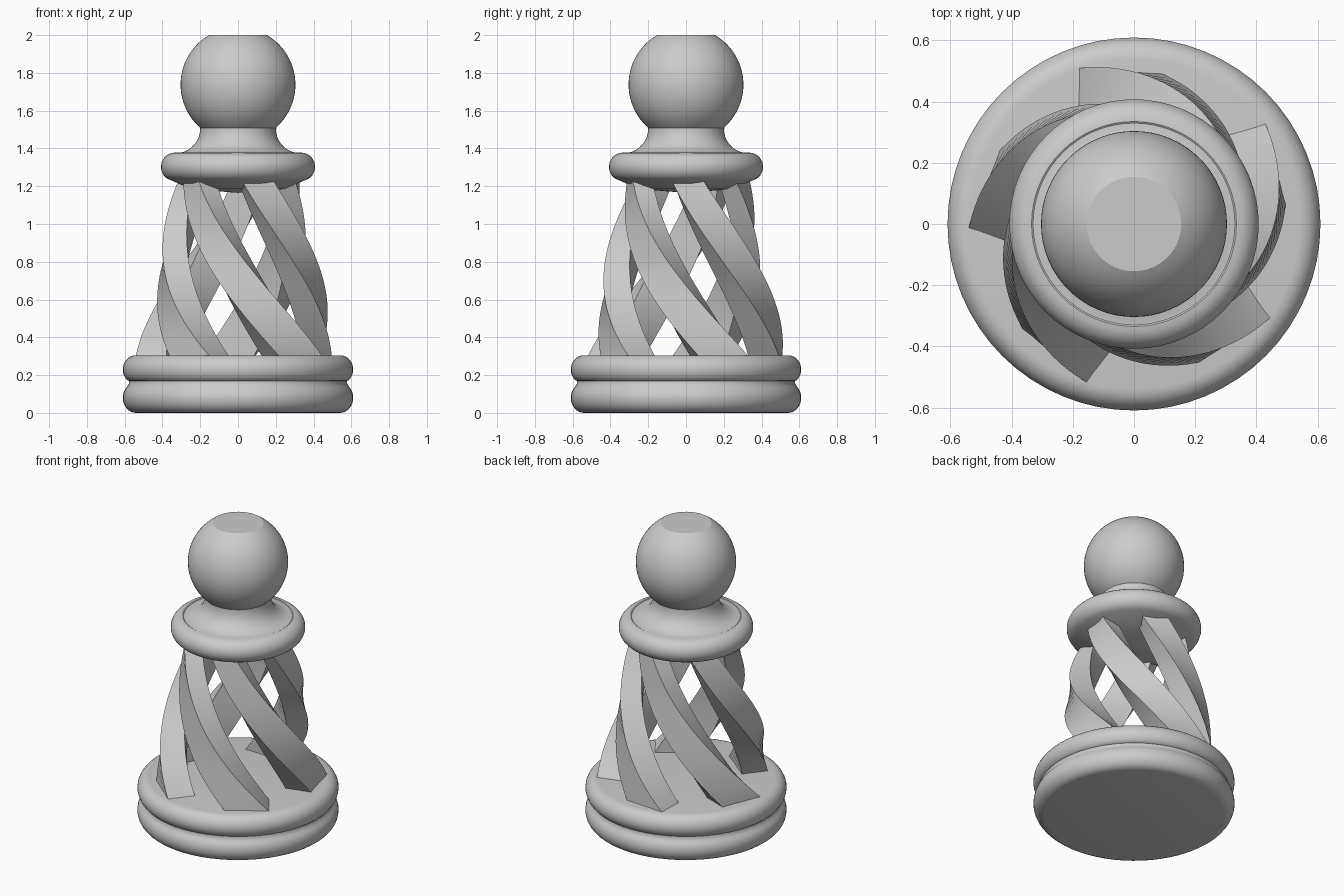
import bpy, bmesh
from math import sin, cos, pi, radians

if "Cube" in bpy.data.objects:
    bpy.data.objects.remove(bpy.data.objects["Cube"])


def finish(name, bm, angle):
    bmesh.ops.remove_doubles(bm, verts=bm.verts, dist=1e-5)
    bmesh.ops.recalc_face_normals(bm, faces=bm.faces)
    me = bpy.data.meshes.new(name)
    bm.to_mesh(me)
    bm.free()
    ob = bpy.data.objects.new(name, me)
    bpy.context.collection.objects.link(ob)
    bpy.ops.object.select_all(action='DESELECT')
    ob.select_set(True)
    bpy.context.view_layer.objects.active = ob
    bpy.ops.object.shade_smooth_by_angle(angle=radians(angle))
    return ob


def lathe(name, profile, steps=64):
    bm = bmesh.new()
    vs = [bm.verts.new((r, 0, z)) for r, z in profile]
    es = [bm.edges.new(p) for p in zip(vs, vs[1:])]
    bmesh.ops.spin(bm, geom=vs + es, cent=(0, 0, 0), axis=(0, 0, 1),
                   angle=2 * pi, steps=steps, use_merge=True)
    return finish(name, bm, 32)


def arc(cr, cz, rr, rz, a0, a1, n):
    return [(cr + rr * cos(radians(a0 + (a1 - a0) * i / n)),
             cz + rz * sin(radians(a0 + (a1 - a0) * i / n))) for i in range(n + 1)]


# Base: two stacked rounded discs with a groove
lathe("base", [(0, 0)] + arc(.54, .08, .07, .08, -90, 50, 10)
      + [(.578, .155), (.578, .17)] + arc(.54, .23, .07, .075, -50, 90, 10)
      + [(0, .305)])

# Collar with conical underside, flared neck
lathe("collar_and_neck", [(0, 1.165), (.25, 1.185)]
      + arc(.335, 1.303, .073, .075, -80, 90, 12)
      + arc(.33, 1.505, .13, .13, 270, 180, 10)
      + [(.2, 1.52), (0, 1.52)])

# Ball head with flattened top
lathe("head", [(0, 1.5)] + arc(0, 1.738, .304, .304, -50, 59.5, 24) + [(0, 2)])

# Five strands: a rectangular foot twisted and tapered upwards
FOOT = [(.54, 0), (.50, -30), (.34, -34), (.385, 9)]  # radius, angle
TWIST, TAPER, LOW, HIGH = -92, .63, .305, 1.215


def strand(name, start, n=28):
    bm = bmesh.new()
    rings = []
    for i in range(n + 1):
        t = -.03 + 1.05 * i / n
        s = 1 + (TAPER - 1) * t
        ring = []
        for r, a in FOOT:
            a = radians(start + a + TWIST * t)
            ring.append(bm.verts.new((s * r * cos(a), s * r * sin(a),
                                      LOW + (HIGH - LOW) * t)))
        rings.append(ring)
    for lo, hi in zip(rings, rings[1:]):
        for k in range(4):
            j = (k + 1) % 4
            bm.faces.new((lo[k], lo[j], hi[j], hi[k]))
    bm.faces.new(rings[0])
    bm.faces.new(rings[-1])
    return finish(name, bm, 35)


for k in range(5):
    strand(f"strand_{k + 1}", 37.3 + 72 * k)
